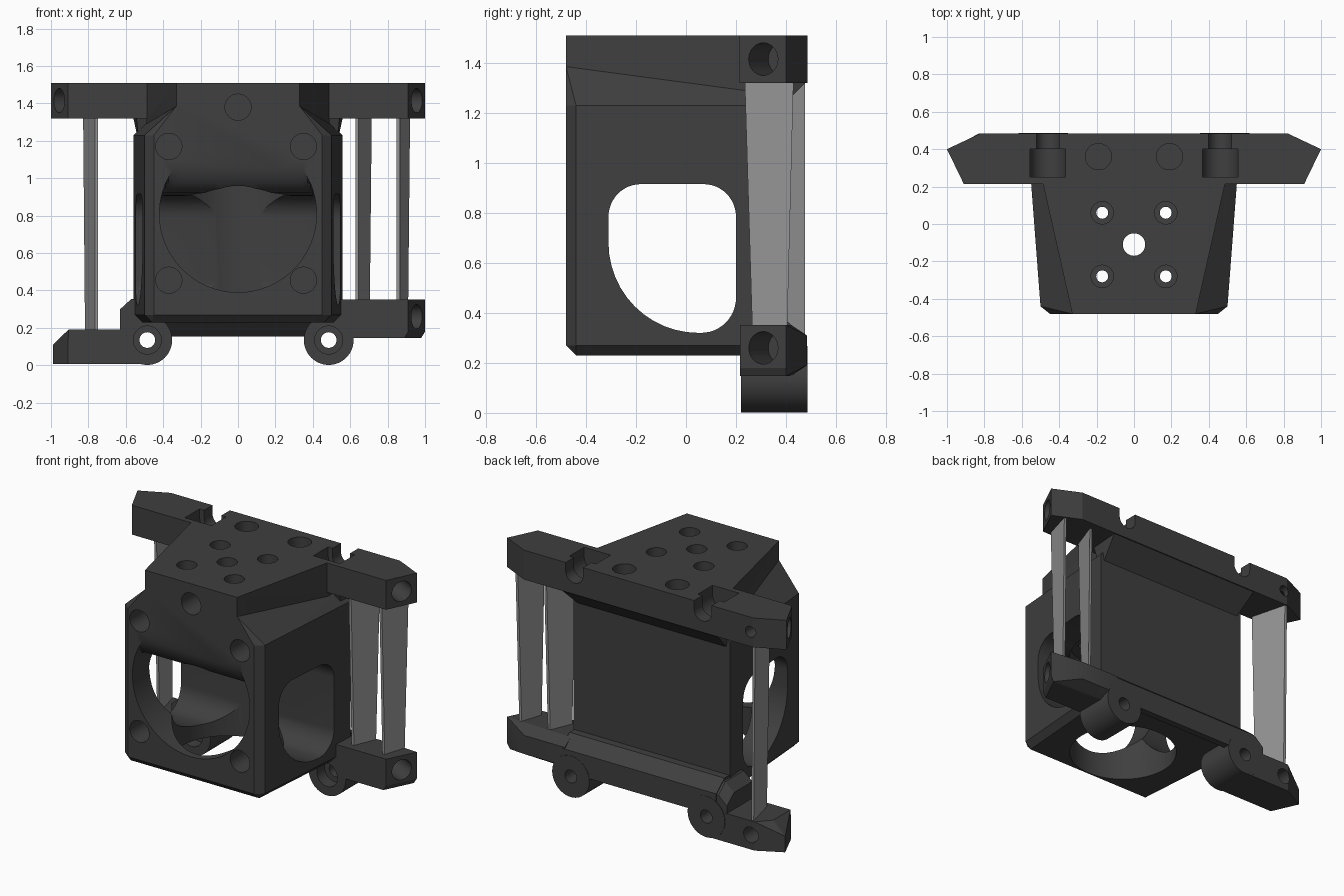
import bpy, bmesh, math
from mathutils import Vector, Matrix

if "Cube" in bpy.data.objects:
    bpy.data.objects.remove(bpy.data.objects["Cube"])


def material(name, c):
    m = bpy.data.materials.new(name)
    m.diffuse_color = (c, c, c, 1)
    m.use_nodes = True
    m.node_tree.nodes["Principled BSDF"].inputs["Base Color"].default_value = m.diffuse_color
    return m


DARK = material("charcoal", 0.05)
GREY = material("mid grey", 0.30)


def finish(name, bm, mat=DARK):
    bmesh.ops.recalc_face_normals(bm, faces=bm.faces)
    me = bpy.data.meshes.new(name)
    bm.to_mesh(me)
    bm.free()
    me.materials.append(mat)
    ob = bpy.data.objects.new(name, me)
    bpy.context.collection.objects.link(ob)
    return ob


def hull(name, pts):
    bm = bmesh.new()
    vs = [bm.verts.new(p) for p in pts]
    r = bmesh.ops.convex_hull(bm, input=vs)
    junk = {v for v in r["geom_interior"] if isinstance(v, bmesh.types.BMVert)}
    bmesh.ops.delete(bm, geom=list(junk), context='VERTS')
    bmesh.ops.dissolve_limit(bm, angle_limit=0.005, verts=bm.verts, edges=bm.edges)
    return finish(name, bm)


def loft(name, *sections, mat=DARK):
    """Closed solid through matching outlines."""
    bm = bmesh.new()
    rows = [[bm.verts.new(p) for p in s] for s in sections]
    bm.faces.new(rows[0])
    bm.faces.new(rows[-1][::-1])
    n = len(rows[0])
    for a, b in zip(rows, rows[1:]):
        for i in range(n):
            bm.faces.new((a[i], b[i], b[(i + 1) % n], a[(i + 1) % n]))
    return finish(name, bm, mat)


def cyl(p, q, r, n=40):
    p, q = Vector(p), Vector(q)
    d = q - p
    bm = bmesh.new()
    m = Matrix.Translation((p + q) / 2) @ d.to_track_quat('Z', 'Y').to_matrix().to_4x4()
    bmesh.ops.create_cone(bm, cap_ends=True, segments=n, radius1=r, radius2=r,
                          depth=d.length, matrix=m)
    return finish("cylinder", bm)


def combine(target, tools, op):
    for t in tools:
        before = (len(target.data.vertices), len(target.data.polygons))
        for solver in ('MANIFOLD', 'EXACT'):
            mod = target.modifiers.new("bool", 'BOOLEAN')
            mod.operation, mod.solver, mod.object = op, solver, t
            dg = bpy.context.evaluated_depsgraph_get()
            me = bpy.data.meshes.new_from_object(target.evaluated_get(dg))
            target.modifiers.clear()
            if len(me.polygons) and (len(me.vertices), len(me.polygons)) != before:
                target.data = me
                break
        bpy.data.objects.remove(t)


def extrude_x(prof, x0, x1):
    return loft("bar", [(x0, y, z) for y, z in prof], [(x1, y, z) for y, z in prof])


# Main housing: tapered block with bevelled front face and sloping shoulders
BACK = .35
pts = []
for s in (-1, 1):
    pts += [(s * .45, -.48, .27), (s * .45, -.48, 1.23), (s * .33, -.48, 1.385),
            (s * .5, -.44, .27), (s * .5, -.44, 1.23), (s * .46, -.44, .23),
            (s * .55, .23, 1.23), (s * .55, .23, .27), (s * .49, .23, 1.29),
            (s * .56, BACK, .27), (s * .52, BACK, .23), (s * .56, BACK, 1.23),
            (s * .5, BACK, 1.29)]
housing = hull("housing", pts)
parts = [hull("top_block", [(s * x, y, z) for s in (-1, 1) for z in (1.1, 1.51)
                            for x, y in ((.33, -.48), (.49, .23), (.49, .34))])]

# Upper cross bar with pointed ends and a chamfered underside on the back
plan = [(-1, .4), (-.82, .485), (.82, .485), (1, .4), (.91, .214), (-.91, .214)]
parts.append(loft("upper_bar", [(x, y, 1.32) for x, y in plan], [(x, y, 1.51) for x, y in plan]))
under = [(.53, .34, 1.185), (.53, .35, 1.195), (.56, .483, 1.325), (.56, .483, 1.4), (.55, .24, 1.4),
         (.53, .3, 1.185)]
parts.append(hull("upper_bar_underside", [(s * x, y, z) for s in (-1, 1) for x, y, z in under]))

# Lower cross bar, raised right arm and dropped left arm
parts.append(extrude_x([(.33, .26), (.36, .24), (.44, .155), (.484, .155), (.484, .3), (.40, .37),
                        (.33, .37)], -.555, .555))
parts.append(hull("left_step", [(x, y, z) for y, d in ((.222, 0), (.41, 0), (.482, .06)) for x, z in
                                ((-.63, .1), (-.63, .3 - d), (-.57, .355 - d),
                                 (-.52, .355 - d), (-.52, .1))]))
right = []
for x, z in ((.98, .147), (1, .18), (1, .352)):
    right += [(x - .09, .216, z), (x, .4, z)]
right += [(x, .483, z) for x in (.53, .82) for z in (.19, .31)]
right += [(.53, y, z) for y in (.216, .42) for z in (.147, .352)]
parts.append(hull("right_arm", right))
left = []
for x, z in ((-.99, .006), (-.99, .11), (-.905, .192), (-.51, .192), (-.51, .006)):
    if x < -.95:
        left += [(x + .08, .224, z), (x, .4, z), (-.83, .483, z)]
    else:
        left += [(x, .224, z), (x, .4, z), (max(x, -.83), .483, z)]
parts.append(hull("left_arm", left))
for s in (-1, 1):
    parts.append(cyl((s * .485, .22, .135), (s * .485, .486, .135), .133, 48))
combine(housing, parts, 'UNION')


# Front duct: round mouth with a flat ceiling that curves down inward
def mouth(y, cap):
    out = []
    for i in range(64):
        a = 2 * math.pi * i / 64
        out.append((.42 * math.cos(a), y, .81 + min(.42 * math.sin(a), cap)))
    return out


cuts = [loft("duct", *[mouth(y, c) for y, c in ((-.5, .26), (-.48, .24), (-.45, .17), (-.42, .135),
                                                (-.38, .112), (-.29, .097), (-.1, .092))])]

# Vertical bore open at the bottom
cuts.append(cyl((0, -.105, .1), (0, -.105, 1.0), .328, 64))

# Side windows: rounded outline with one large corner
win = []
for cy, cz, r, a0 in ((.07, .785, .13, 0), (-.18, .785, .13, 90), (.05, .68, .36, 180), (.06, .46, .14, 270)):
    for i in range(13):
        a = math.radians(a0 + 90 * i / 12)
        win.append((cy + r * math.cos(a), cz + r * math.sin(a)))
cuts.append(extrude_x(win, -.7, .7))

# Front screw holes
for x, z in ((-.37, 1.17), (.35, 1.17), (-.37, .455), (.35, .455), (0, 1.38)):
    cuts.append(cyl((x, -.6, z), (x, -.28, z), .07, 32))


def notch(x, y0, y1, r):
    """Round-bottomed groove open at the top."""
    prof = [(x + r * math.cos(a), 1.455 + r * math.sin(a))
            for a in [math.pi * (1 + i / 16) for i in range(17)]]
    prof += [(x + r, 1.6), (x - r, 1.6)]
    return loft("notch", [(px, y0, z) for px, z in prof], [(px, y1, z) for px, z in prof])


# Top holes: centre, four counterbored, two blind
cuts.append(cyl((0, -.11, .85), (0, -.11, 1.6), .06, 32))
for s in (-1, 1):
    for y in (-.28, .06):
        cuts.append(cyl((s * .17, y, .85), (s * .17, y, 1.6), .032, 24))
        cuts.append(cyl((s * .17, y, 1.36), (s * .17, y, 1.6), .06, 32))
    cuts.append(cyl((s * .19, .36, 1.3), (s * .19, .36, 1.6), .07, 32))
    # Rod notches across the upper bar
    cuts.append(notch(s * .46, .25, .4, .095))
    cuts.append(notch(s * .46, .39, .6, .062))
    # Bolt holes in the lower bosses
    cuts.append(cyl((s * .485, .1, .135), (s * .485, .6, .135), .042, 24))
    cuts.append(cyl((s * .485, .15, .135), (s * .485, .3, .135), .075, 32))
    # Belt holes square to the upper bar ends
    cuts.append(cyl((s * 1.05, .262, 1.415), (s * .8, .387, 1.415), .065, 32))
cuts.append(cyl((1.05, .262, .26), (.8, .387, .26), .065, 32))
cuts.append(cyl((-.8, .3, .1), (-.8, .6, .1), .05, 32))
cuts.append(cyl((-.8, .35, 1.415), (-.8, .6, 1.415), .035, 24))
combine(housing, cuts, 'DIFFERENCE')

bpy.context.view_layer.objects.active = housing
housing.select_set(True)
bpy.ops.object.shade_smooth_by_angle(angle=math.radians(25))


# Thin tapered support fins between the bars
def fin(name, xf, xb, z0, yb_low, yb_top):
    t = .017 if xf > 0 else -.017

    def outline(z, yf, yb, dx):
        d = math.copysign(dx, t)
        return [(xf, yf, z), (xb - d, yb, z), (xb - d - t, yb, z), (xf - t, yf, z)]
    loft(name, outline(z0, .265, yb_low, .01), outline(1.33, .235, yb_top, 0), mat=GREY)


fin("left_fin", -.765, -.828, .18, .476, .476)
fin("inner_right_fin", .645, .715, .34, .405, .43)
fin("outer_right_fin", .865, .92, .34, .405, .43)
